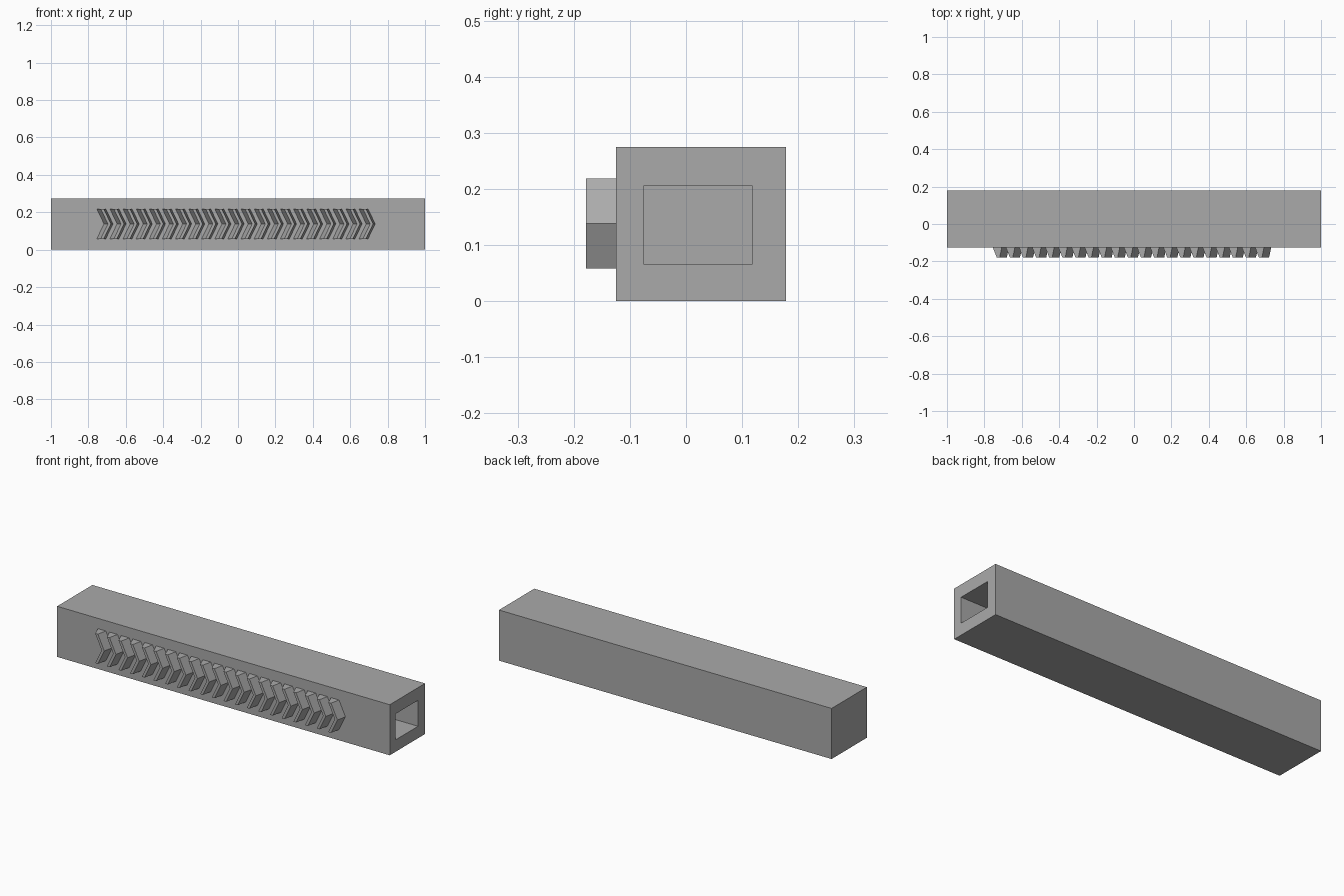
import bpy
import bmesh

cube = bpy.data.objects.get("Cube")
if cube:
    bpy.data.objects.remove(cube, do_unlink=True)

grey = bpy.data.materials.new("plain_grey")
grey.use_nodes = True
colour = (0.4, 0.4, 0.4, 1)
grey.diffuse_color = colour
grey.node_tree.nodes["Principled BSDF"].inputs["Base Color"].default_value = colour


def make_object(name, bm):
    bmesh.ops.recalc_face_normals(bm, faces=bm.faces)
    mesh = bpy.data.meshes.new(name)
    bm.to_mesh(mesh)
    bm.free()
    mesh.materials.append(grey)
    obj = bpy.data.objects.new(name, mesh)
    bpy.context.collection.objects.link(obj)
    return obj


def loft(bm, sections):
    """Skin matching closed cross-sections and cap both ends."""
    rings = [[bm.verts.new(p) for p in section] for section in sections]
    for a, b in zip(rings, rings[1:]):
        for i in range(len(a)):
            j = (i + 1) % len(a)
            bm.faces.new((a[i], a[j], b[j], b[i]))
    bm.faces.new(rings[0])
    bm.faces.new(rings[-1])


def rectangle(x, y0, y1, z0, z1):
    return [(x, y0, z0), (x, y1, z0), (x, y1, z1), (x, y0, z1)]


# Square bar, hollow from its left end and closed at the other
outer = (-0.125, 0.178, 0, 0.275)
inner = (-0.075, 0.118, 0.065, 0.206)
bm = bmesh.new()
loft(bm, [rectangle(-1, *outer), rectangle(1, *outer),
          rectangle(1, *inner), rectangle(-0.94, *inner)])
make_object("hollow_bar", bm)

# Row of tapered chevron teeth along the front
TEETH, PITCH, START, SWEEP = 21, 0.0701, -0.755, 0.0385
BACK, FRONT = -0.125, -0.178
bm = bmesh.new()
for n in range(TEETH):
    sections = []
    for z, shift in ((0.058, 0), (0.138, SWEEP), (0.219, 0)):
        x = START + n * PITCH + shift
        sections.append([(x, BACK, z), (x + 0.021, FRONT, z),
                         (x + 0.037, FRONT, z), (x + 0.048, BACK, z)])
    loft(bm, sections)
make_object("chevron_teeth", bm)
